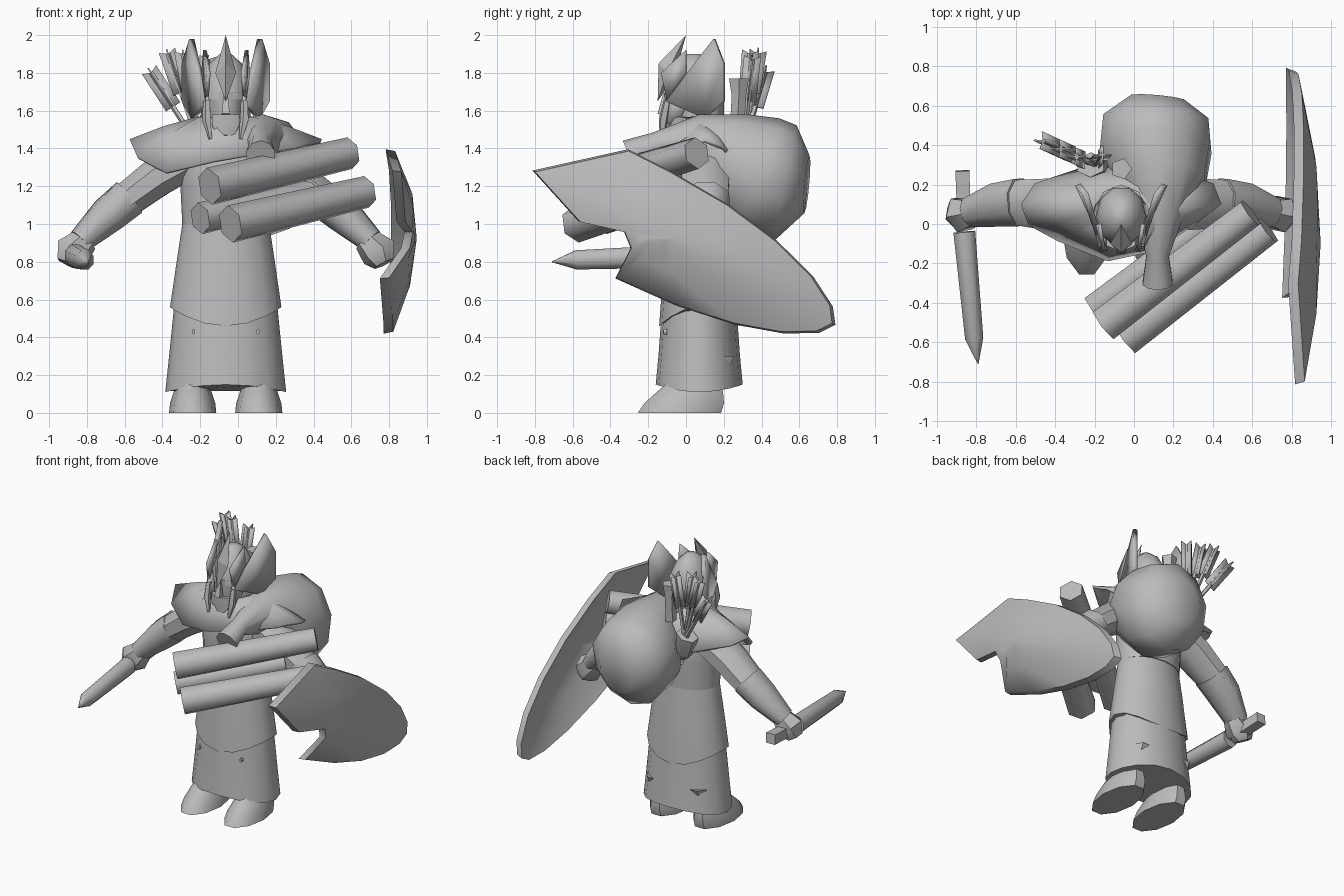
import bpy
import bmesh
from math import sin, cos, pi, radians
from mathutils import Vector

if "Cube" in bpy.data.objects:
    bpy.data.objects.remove(bpy.data.objects["Cube"], do_unlink=True)

grey = (.5, .5, .5, 1)
stone = bpy.data.materials.new("stone_grey")
stone.use_nodes = True
stone.diffuse_color = grey
stone.node_tree.nodes["Principled BSDF"].inputs["Base Color"].default_value = grey

MIDDLE = -.065  # centre line of the figure
SIDES = {"left": 1, "right": -1}


def build(name, verts, faces, angle=50, thick=0):
    mesh = bpy.data.meshes.new(name)
    mesh.from_pydata([tuple(v) for v in verts], [], faces)
    bm = bmesh.new()
    bm.from_mesh(mesh)
    bmesh.ops.recalc_face_normals(bm, faces=bm.faces)
    bm.to_mesh(mesh)
    bm.free()
    mesh.materials.append(stone)
    part = bpy.data.objects.new(name, mesh)
    bpy.context.collection.objects.link(part)
    if thick:
        solidify = part.modifiers.new("thickness", 'SOLIDIFY')
        solidify.thickness = thick
        solidify.offset = 0
    bpy.ops.object.select_all(action='DESELECT')
    part.select_set(True)
    bpy.context.view_layer.objects.active = part
    bpy.ops.object.shade_smooth_by_angle(angle=radians(angle))


def loft(name, rings, caps=True, **options):
    count = len(rings[0])
    verts = [v for ring in rings for v in ring]
    faces = []
    for start in range(0, len(verts) - count, count):
        for i in range(count):
            j = (i + 1) % count
            faces.append((start + i, start + j, start + count + j, start + count + i))
    if caps:
        faces += [tuple(range(count)), tuple(range(len(verts) - count, len(verts)))]
    build(name, verts, faces, **options)


def tube(name, path, radii, sides=8, tall=1, **options):
    """Loft along a path; tall stretches the section upward."""
    points = [Vector(p) for p in path]
    last = len(points) - 1
    rings = []
    for i, (point, radius) in enumerate(zip(points, radii)):
        along = (points[min(i + 1, last)] - points[max(i - 1, 0)]).normalized()
        up = Vector((0, 1, 0)) if abs(along.z) > .9 else Vector((0, 0, 1))
        across = along.cross(up).normalized()
        up = across.cross(along) * tall
        turns = [2 * pi * (k + .5) / sides for k in range(sides)]
        rings.append([point + radius * (across * cos(t) + up * sin(t)) for t in turns])
    loft(name, rings, **options)


def turned(name, profile, depth=.72, x=MIDDLE, y=.07, sides=16, dip=0, lean=0):
    """Stack level ovals given as (height, half width); dip lowers the first one's front and back."""
    rings = []
    for height, width in profile:
        turns = [2 * pi * k / sides for k in range(sides)]
        rings.append([Vector((x + width * cos(t), y + lean * height + width * depth * sin(t),
                              height - dip * sin(t) ** 2)) for t in turns])
        dip = 0
    loft(name, rings)


def plate(name, outline, thick, side=None):
    """Flat part; with a side given, x is measured outward from the centre line."""
    if side:
        outline = [(MIDDLE + side * x, y, z) for x, y, z in outline]
    build(name, outline, [tuple(range(len(outline)))], angle=20, thick=thick)


# robe, overskirt and torso
turned("robe_skirt", [(.11, .32), (.3, .3), (.6, .27)], dip=-.04)
turned("overskirt", [(.56, .295), (.8, .26), (1, .23)], dip=.1)
turned("torso", [(1, .23), (1.2, .24), (1.4, .25), (1.54, .15)], depth=.75)

# shoulder mantle, wider on the right
rim = [Vector(p) for p in (
    (-.13, -.18, 1.33), (-.38, -.08, 1.27), (-.53, 0, 1.35), (-.57, .1, 1.44), (-.5, .2, 1.4), (-.2, .3, 1.3),
    (.1, .3, 1.3), (.4, .2, 1.4), (.44, .1, 1.44), (.3, 0, 1.4), (.1, -.13, 1.37))]
neck = Vector((MIDDLE, .05, 1.56))
collar, fold = [], []
for corner in rim:
    outward = corner - neck
    outward.z = 0
    collar.append(neck + outward.normalized() * .14)
    fold.append(collar[-1].lerp(corner, .5) + Vector((0, 0, .01)))
loft("shoulder_mantle", [rim, fold, collar], caps=False, thick=.02)

# limbs, helmet sides and rivets in pairs
for label, side in SIDES.items():
    def mirrored(*points):
        return [(MIDDLE + side * x, y, z) for x, y, z in points]

    turned(label + "_boot", [(0, .125), (.05, .12), (.11, .1), (.16, .08), (.3, .08)], depth=1.85,
           x=MIDDLE + side * .175, y=-.035, sides=10, lean=.5)
    tube(label + "_upper_arm", mirrored((.2, .1, 1.34), (.36, .1, 1.25), (.56, .11, 1.1)),
         [.14, .14, .12], tall=.8)
    tube(label + "_forearm", mirrored((.51, .11, 1.14), (.62, .1, 1.05), (.77, .06, .91)),
         [.13, .12, .08], tall=.85)
    tube(label + "_hand", mirrored((.74, .06, .92), (.81, .05, .85), (.84, .04, .79)), [.07, .1, .06], sides=6)

    plate(label + "_helmet_wing", [(.18, .15, 1.98), (.22, .2, 1.85), (.22, .2, 1.65), (.17, .1, 1.56),
                                   (.1, -.1, 1.65), (.15, .05, 1.85)], .03, side)
    plate(label + "_brow_fin", [(.11, 0, 1.92), (.12, 0, 1.8), (.1, -.1, 1.66), (.09, -.13, 1.8)], .02, side)
    plate(label + "_cheek_guard", [(.11, .03, 1.7), (.1, -.1, 1.7), (.09, -.12, 1.55), (.09, -.05, 1.5)], .02, side)
    tube(label + "_braid", mirrored((.1, -.1, 1.65), (.1, -.12, 1.55), (.08, -.13, 1.45)), [.02, .025, .01], sides=5)
    tube(label + "_skirt_rivet", mirrored((.17, -.1, .43), (.17, -.12, .43)), [.01, .01], sides=6, tall=1.5)

# short sword in the right hand
tube("sword_grip", [(-.87, .27, .85), (-.86, 0, .83)], [.05, .05], sides=4)
tube("sword_blade", [(-.86, -.04, .83), (-.81, -.58, .81), (-.79, -.71, .8)], [.06, .05, .002], tall=1.1)

# curved shield: a leaf outline with a notch, tilted and bulging outward
UPPER, LOWER = .33, -.31


def leaf(along):
    return max(0, 1 - ((along + .15) / 1.15) ** 2) ** .6


stations = [-.15 + 1.15 * sin(pi / 2 * k / 5) for k in range(6)]
outline = [(-.8, 0), (-.4, UPPER)] + [(u, UPPER * leaf(u)) for u in stations]
outline += [(u, LOWER * leaf(u)) for u in reversed(stations[:-1])]
outline += [(-.15, -.13), (-.22, -.07), (-.46, -.13)]
tilt = radians(27)


def shield_ring(scale, inset):
    ring = []
    for u, v in outline:
        u, v = u * scale, v * scale
        ring.append(Vector((.945 - inset + .1 * v - 1.2 * v * v - .13 * u * u,
                            u * cos(tilt) + v * sin(tilt) - .1,
                            v * cos(tilt) - u * sin(tilt) + .92)))
    return ring


inner = [shield_ring(scale, .045) for scale in (.02, .5, 1)]
outer = [shield_ring(scale, 0) for scale in (.98, .5, .02)]
loft("shield", inner + outer)

# three hexagonal logs held across the chest
reach = Vector((.72, .55, .17))
for label, start, radius, length in (("upper", (-.15, -.51, 1.2), .1, 1.03), ("lower", (-.04, -.58, 1), .1, 1),
                                     ("inner", (-.2, -.43, 1.03), .085, .8)):
    start = Vector(start)
    tube(label + "_log", [start, start + reach * length], [radius, radius * .85], sides=6, angle=65)

# sack slung over the left shoulder
tube("sack", [(.12, -.3, 1.36), (.12, -.16, 1.42), (.13, .05, 1.44), (.14, .2, 1.36), (.11, .37, 1.26),
              (.11, .53, 1.22), (.12, .64, 1.21)],
     [.08, .06, .13, .23, .295, .28, .14], sides=10, tall=1.1, angle=60)

# quiver with fletched arrows
tube("quiver", [(-.13, .24, 1.2), (-.18, .28, 1.3), (-.22, .3, 1.44)], [.03, .06, .08], sides=6, tall=.8)
base = Vector((-.2, .3, 1.4))
for i, tip in enumerate([(-.46, .42, 1.8), (-.37, .38, 1.9), (-.29, .34, 1.9), (-.16, .35, 1.87)]):
    tip = Vector(tip)
    along = (tip - base).normalized()
    tube(f"arrow_shaft_{i}", [base, tip], [.015, .015], sides=5)
    first = along.cross(Vector((0, 1, 0))).normalized()
    for label, vane in (("wide", first * .045), ("deep", along.cross(first) * .045)):
        low, high = tip - along * .22, tip + along * .02
        plate(f"arrow_{label}_fletching_{i}", [low, low + vane, high + vane, tip, high - vane, low - vane], .008)

# head and helmet
turned("head", [(1.4, .065), (1.5, .09), (1.7, .1)], depth=1.2, y=0, sides=10)
turned("helmet_dome", [(1.66, .13), (1.76, .125), (1.85, .085), (1.9, .03)], depth=1.2, y=.04, sides=10)
turned("helmet_neck_guard", [(1.47, .13), (1.7, .13)], depth=1, sides=8)
tube("helmet_rear_crest", [(MIDDLE, .27, 1.5), (MIDDLE, .28, 1.68), (MIDDLE, .28, 1.77)], [.04, .04, .055], sides=5)
tube("nose", [(MIDDLE, -.11, 1.69), (MIDDLE, -.13, 1.58)], [.015, .03], sides=4)
tube("face_guard", [(MIDDLE, -.08, 1.58), (MIDDLE, -.08, 1.52), (MIDDLE, -.1, 1.46)],
     [.085, .085, .05], sides=6, tall=.7)

# pointed brow spike: a four-cornered outline raised to a ridge on both faces
corners = [(MIDDLE, 0, 2), (MIDDLE - .055, -.1, 1.8), (MIDDLE, -.15, 1.65), (MIDDLE + .055, -.1, 1.8)]
ridges = [(MIDDLE, -.145, 1.85), (MIDDLE, -.06, 1.78)]
build("helmet_brow_spike", corners + ridges,
      [(k, (k + 1) % 4, ridge) for k in range(4) for ridge in (4, 5)], angle=15)
